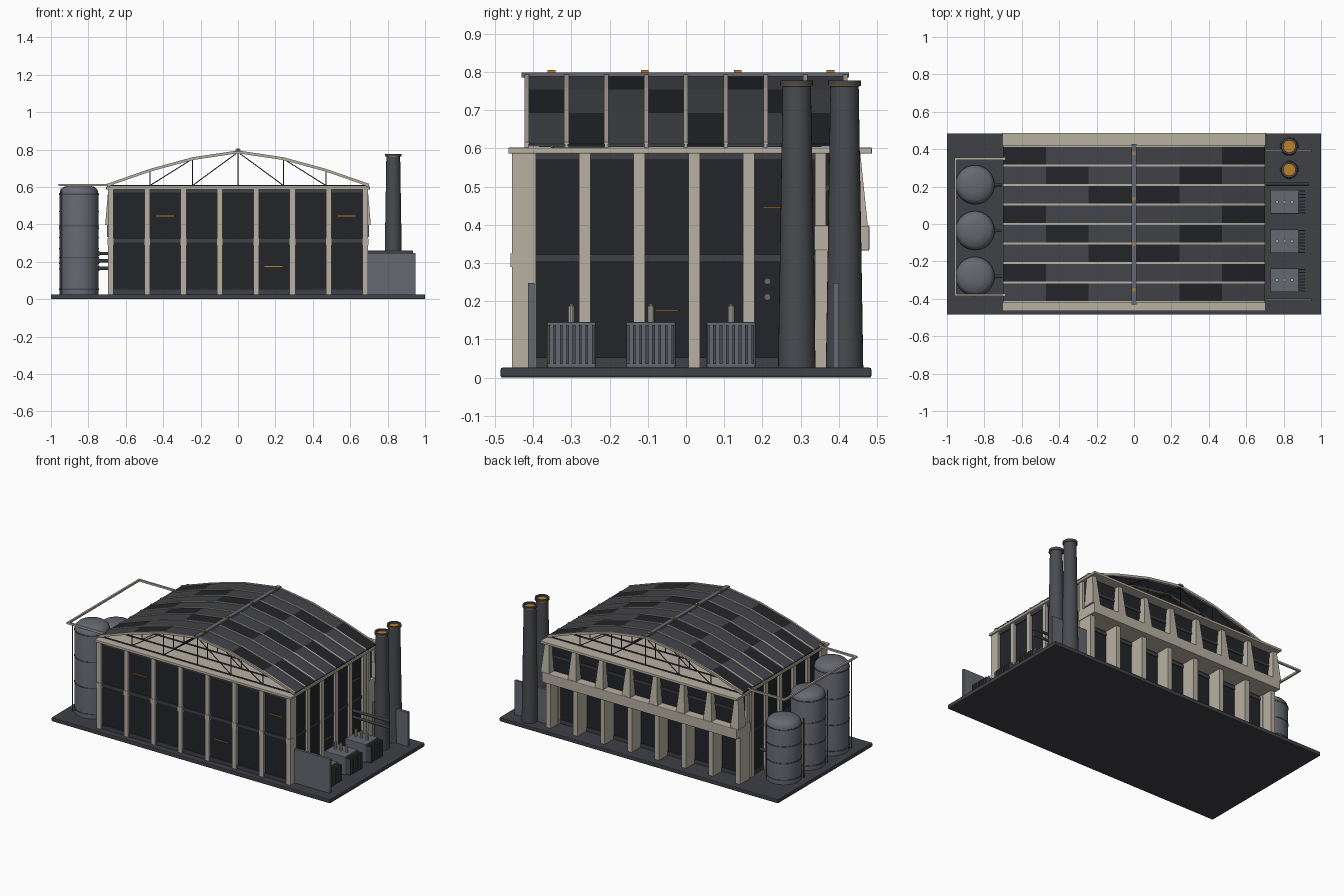
import bpy, bmesh, math
from mathutils import Vector

if "Cube" in bpy.data.objects:
    bpy.data.objects.remove(bpy.data.objects["Cube"])

def mat(name, r, g, b):
    m = bpy.data.materials.new(name)
    m.diffuse_color = (r, g, b, 1)
    m.use_nodes = True
    m.node_tree.nodes["Principled BSDF"].inputs["Base Color"].default_value = m.diffuse_color
    return m

CREAM = mat("cream", .48, .44, .36)
GLASS = mat("dark_glass", .016, .018, .022)
BASE = mat("charcoal", .05, .052, .062)
PANEL = mat("roof_panel", .055, .058, .068)
STEEL = mat("steel", .13, .14, .165)
STACK = mat("stack_grey", .065, .07, .08)
AMBER = mat("amber", .5, .22, .02)
RED = mat("red", .3, .02, .02)

def finish(name, bm, m, smooth=False):
    bmesh.ops.recalc_face_normals(bm, faces=bm.faces)
    me = bpy.data.meshes.new(name)
    bm.to_mesh(me)
    bm.free()
    me.materials.append(m)
    o = bpy.data.objects.new(name, me)
    bpy.context.collection.objects.link(o)
    if smooth:
        bpy.ops.object.select_all(action='DESELECT')
        o.select_set(True)
        bpy.context.view_layer.objects.active = o
        bpy.ops.object.shade_smooth_by_angle(angle=math.radians(35))
    return o

def add_box(bm, x0, x1, y0, y1, z0, z1):
    vs = bmesh.ops.create_cube(bm, size=1)['verts']
    for v in vs:
        v.co = Vector((x0 if v.co.x < 0 else x1, y0 if v.co.y < 0 else y1, z0 if v.co.z < 0 else z1))

def boxes(name, m, items, bevel=0):
    bm = bmesh.new()
    for b in items:
        add_box(bm, *b)
    o = finish(name, bm, m)
    if bevel:
        md = o.modifiers.new("bevel", 'BEVEL')
        md.width, md.segments = bevel, 2
    return o

def rods(name, m, items, seg=10):
    """Cylinders given as (start, end, radius)."""
    bm = bmesh.new()
    for a, b, r in items:
        a, b = Vector(a), Vector(b)
        d = b - a
        vs = bmesh.ops.create_cone(bm, cap_ends=True, segments=seg, radius1=r, radius2=r, depth=d.length)['verts']
        q = Vector((0, 0, 1)).rotation_difference(d)
        for v in vs:
            v.co = q @ v.co + (a + b) / 2
    return finish(name, bm, m, seg > 6)

def lathe(name, m, x, y, prof, seg=32):
    bm = bmesh.new()
    rings = [[bm.verts.new((x + r * math.cos(2 * math.pi * i / seg), y + r * math.sin(2 * math.pi * i / seg), z))
              for i in range(seg)] for r, z in prof]
    for a, b in zip(rings, rings[1:]):
        for i in range(seg):
            j = (i + 1) % seg
            bm.faces.new((a[i], a[j], b[j], b[i]))
    bm.faces.new(rings[0])
    bm.faces.new(rings[-1])
    return finish(name, bm, m, True)

def prism(bm, prof, y0, y1):
    """Closed x-z outline extruded along y."""
    a = [bm.verts.new((x, y0, z)) for x, z in prof]
    b = [bm.verts.new((x, y1, z)) for x, z in prof]
    bm.faces.new(a)
    bm.faces.new(b)
    for i in range(len(a)):
        j = (i + 1) % len(a)
        bm.faces.new((a[i], a[j], b[j], b[i]))

# Ground plinth
boxes("plinth", BASE, [(-1, 1, -.485, .485, 0, .026)], .005)

# Hall body, eave slab
boxes("hall_glazing", GLASS, [(-.68, .68, -.44, .345, .026, .588)])
boxes("eave_slab", CREAM, [(-.705, .705, -.465, .487, .586, .602)], .003)
boxes("wall_bands", BASE, [(-.686, .686, -.446, .35, z0, z1) for z0, z1 in ((.026, .052), (.303, .322), (.57, .586))])

# Front and side columns with collars at mid height
XS = [-.68 + i * 1.36 / 7 for i in range(8)]
YS = [-.408 + i * .143 for i in range(6)] + [.352]
cols = []
for x in XS:
    cols += [(x - .015, x + .015, -.456, -.42, .026, .588), (x - .018, x + .018, -.459, -.42, .29, .325)]
for s in (-1, 1):
    for y in YS:
        xa, xb = sorted((s * .66, s * .696))
        cols += [(xa, xb, y - .015, y + .015, .026, .588)]
boxes("wall_columns", CREAM, cols)

# Small amber lights
boxes("amber_strips", AMBER,
      [(x - .048, x + .048, -.444, -.43, z - .002, z + .002) for x, z in ((-.39, .445), (.58, .445), (.19, .175))] +
      [(.67, .684, y - .03, y + .03, z - .002, z + .002) for y, z in ((.232, .445), (-.05, .175))])

# Back: lower deep fins, balcony, upper glazing and tapered fins
boxes("back_lower_fins", CREAM, [(x - .016, x + .016, .34, .44, .026, .335) for x in XS])
boxes("back_balcony", CREAM, [(-.70, .70, .335, .48, .332, .398)], .004)
boxes("back_upper_glazing", GLASS, [(-.68, .68, .34, .425, .398, .588)])
boxes("back_upper_rail", BASE, [(-.682, .682, .34, .43, .49, .503)])
bm = bmesh.new()
for x in XS:
    vs = bmesh.ops.create_cube(bm, size=1)['verts']
    for v in vs:
        top = v.co.z > 0
        w = .014 if top else .03
        v.co = Vector((x + (w if v.co.x > 0 else -w), (.456 if top else .476) if v.co.y > 0 else .40,
                       .588 if top else .396))
finish("back_upper_fins", bm, CREAM)

# Arched roof: panels, ribs, trusses
ARC = [(0, .79), (.243, .754), (.47, .692), (.70, .612)]
RIBS = [-.417 + i * .1042 for i in range(9)]
light, dark = bmesh.new(), bmesh.new()
for k in range(8):
    for s in (-1, 1):
        for j in range(3):
            (x0, z0), (x1, z1) = ARC[j], ARC[j + 1]
            bm = dark if (1, 2, 0)[k % 3] == j else light
            prism(bm, [(s * x0, z0), (s * x1, z1), (s * x1, z1 - .007), (s * x0, z0 - .007)],
                  RIBS[k] + .003, RIBS[k + 1] - .003)
finish("roof_panels", light, PANEL)
finish("roof_dark_panels", dark, GLASS)
full = [(-x, z) for x, z in reversed(ARC)] + ARC[1:]
bm = bmesh.new()
for y in RIBS:
    prism(bm, [(x, z + .005) for x, z in full] + [(x, z - .010) for x, z in reversed(full)], y - .006, y + .006)
for y in RIBS:
    for s in (-1, 1):
        xa, xb = sorted((s * .685, s * .70))
        add_box(bm, xa, xb, y - .006, y + .006, .60, .614)
finish("roof_ribs", bm, CREAM)
members = []
for y in RIBS:
    members.append(((-.69, y, .608), (.69, y, .608), .004))
    members.append(((0, y, .606), (0, y, .785), .003))
    for s in (-1, 1):
        for j in (1, 2):
            x, z = ARC[j]
            members.append(((s * x, y, .606), (s * x, y, z), .003))
            members.append(((s * x, y, .608), (s * ARC[j - 1][0], y, ARC[j - 1][1] - .004), .003))
rods("roof_trusses", BASE, members, 6)
boxes("ridge_beam", STEEL, [(-.014, .014, -.43, .427, .786, .799)])
boxes("ridge_lights", AMBER, [(-.009, .009, y - .01, y + .01, .798, .805) for y in (-.352, -.108, .135, .378)])

# Storage tanks on the left, with bands, side pipes and feed pipes
for i, (y, h, zp) in enumerate(((-.28, .612, .245), (-.035, .52, .205), (.21, .43, .165))):
    lathe(f"tank_{i}", STEEL, -.85, y, [(.104, .026), (.104, h - .048), (.099, h - .028), (.084, h - .012),
                                        (.045, h - .002), (.012, h)])
    for n in range(4):
        z = .05 + n * (h - .105) / 3
        lathe(f"tank_{i}_band_{n}", STACK, -.85, y, [(.1065, z), (.1065, z + .007)])
    rods(f"tank_{i}_riser", RED if i == 2 else STEEL, [((-.944, y - .068, .026), (-.944, y - .068, h - .02), .004)])
    rods(f"tank_{i}_feed", STEEL, [((-.76, y, zp), (-.67, y, zp), .009), ((-.75, y, zp), (-.74, y, zp), .014)])

# Overhead pipe loop around the tanks
boxes("overhead_loop", CREAM, [(-.96, -.948, -.385, .355, .604, .616), (-.96, -.69, -.385, -.373, .604, .616),
                               (-.96, -.69, .343, .355, .604, .616)])

# Chimneys
for i, y in enumerate((.29, .415)):
    lathe(f"chimney_{i}", STACK, .83, y, [(.049, .026), (.037, .762), (.043, .764), (.043, .777), (.032, .777), (.032, .73)])
    lathe(f"chimney_{i}_ring", AMBER, .83, y, [(.0435, .763), (.0435, .766)])

# Yard screens and pipes on the right
boxes("yard_screens", STEEL, [(.69, .95, y - .008, y + .008, .026, .247) for y in (-.405, .393)])
rods("yard_pipes", STEEL, [((.68, .213, z), (.935, .213, z), .009) for z in (.211, .252)])

# Transformers with cooling fins and bushings
for i, y in enumerate((-.3, -.092, .118)):
    boxes(f"transformer_{i}", STEEL, [(.73, .88, y - .064, y + .064, .026, .145)], .003)
    boxes(f"transformer_{i}_fins", STACK, [(.878, .915, y - .06 + n * .0167 - .0035, y - .06 + n * .0167 + .0035,
                                            .035, .138) for n in range(8)])
    rods(f"transformer_{i}_bushings", CREAM,
         [((x, y, .143), (x, y, .187), .009) for x in (.765, .805, .845)] +
         [((x, y, .187), (x, y, .194), .005) for x in (.765, .805, .845)])
